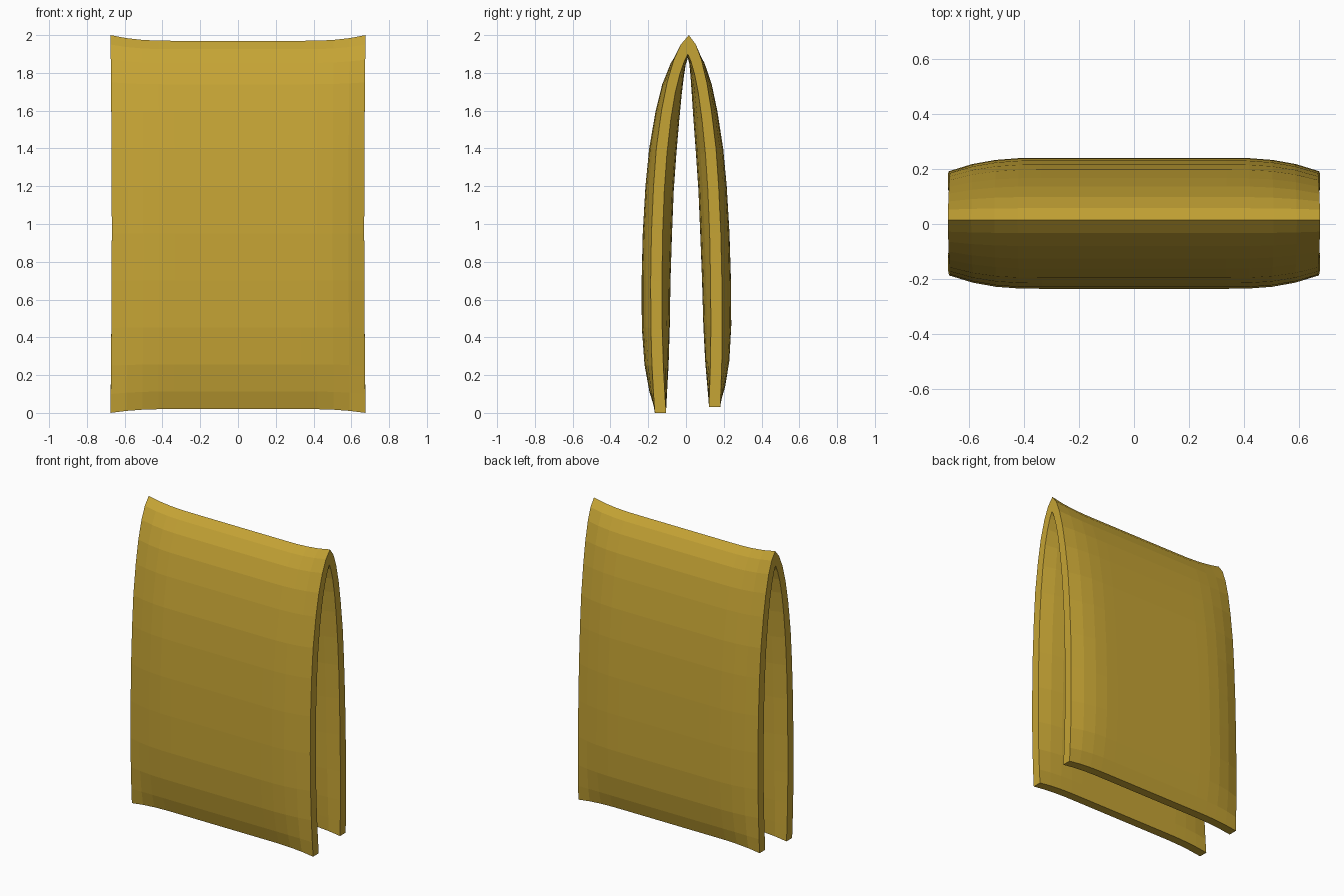
import bpy
import bmesh
import math

cube = bpy.data.objects.get("Cube")
if cube:
    bpy.data.objects.remove(cube, do_unlink=True)

# One mustard cloth colour
mustard = bpy.data.materials.new("mustard cloth")
mustard.use_nodes = True
colour = (0.56, 0.37, 0.035, 1)
mustard.diffuse_color = colour
mustard.node_tree.nodes["Principled BSDF"].inputs["Base Color"].default_value = colour

HALF_WIDTH = 0.675
COLUMNS = 16

# Rim section from hem to fold: outer z, outer y, inner z, inner y, padding out, padding in
SECTION = [
    (0, .165, 0, .105, 0, 0),
    (.1, .172, .1, .112, .022, .012),
    (.25, .18, .25, .12, .04, .028),
    (.45, .186, .45, .126, .048, .04),
    (.7, .187, .7, .127, .048, .045),
    (.95, .183, .95, .124, .046, .05),
    (1.2, .172, 1.18, .115, .043, .05),
    (1.4, .158, 1.37, .102, .038, .05),
    (1.6, .132, 1.55, .083, .032, .045),
    (1.75, .105, 1.69, .062, .026, .035),
    (1.87, .073, 1.79, .04, .016, .022),
    (1.95, .04, 1.86, .018, .005, .008),
    (2, 0, 1.9, 0, 0, 0),
]


def padding(x):
    """Zero at the side rims, full across the middle."""
    depth = min(1, (HALF_WIDTH - abs(x)) / 0.32)
    return 1 - (1 - depth) ** 2.5


def place(x, y, z, side, fullness):
    """Bend a section point into the draped, slightly uneven cloth shape."""
    low, high = (1 - z / 2) ** 4, (z / 2) ** 8
    height = z + fullness * (0.02 * low ** 2 - 0.03 * high)
    if side > 0:
        height += 0.03 * low
        y += 0.016 * low
    waist = 1 - 0.01 * math.sin(math.pi * z / 2)
    return (x * waist, side * y + 0.015 * high, height)


# Sections run from the front hem over the fold to the back hem
path = [(-1, row) for row in SECTION] + [(1, row) for row in SECTION[-2::-1]]
bm = bmesh.new()
outer, inner = [], []
for i in range(COLUMNS + 1):
    x = HALF_WIDTH * (2 * i / COLUMNS - 1)
    full = padding(x)
    outer.append([bm.verts.new(place(x, yo + po * full, zo, side, full))
                  for side, (zo, yo, zi, yi, po, pi) in path])
    inner.append([bm.verts.new(place(x, max(0, yi - pi * full), zi, side, full))
                  for side, (zo, yo, zi, yi, po, pi) in path])

# Padded outer and inner skins
for skin in (outer, inner):
    for a, b in zip(skin, skin[1:]):
        for j in range(len(path) - 1):
            bm.faces.new((a[j], b[j], b[j + 1], a[j + 1]))

# Flat side rims and hems
for k in (0, -1):
    for j in range(len(path) - 1):
        bm.faces.new((outer[k][j], outer[k][j + 1], inner[k][j + 1], inner[k][j]))
    for i in range(COLUMNS):
        bm.faces.new((outer[i][k], outer[i + 1][k], inner[i + 1][k], inner[i][k]))

bmesh.ops.recalc_face_normals(bm, faces=bm.faces)
mesh = bpy.data.meshes.new("folded_cloth")
bm.to_mesh(mesh)
bm.free()
mesh.materials.append(mustard)
cloth = bpy.data.objects.new("folded_cloth", mesh)
bpy.context.collection.objects.link(cloth)
